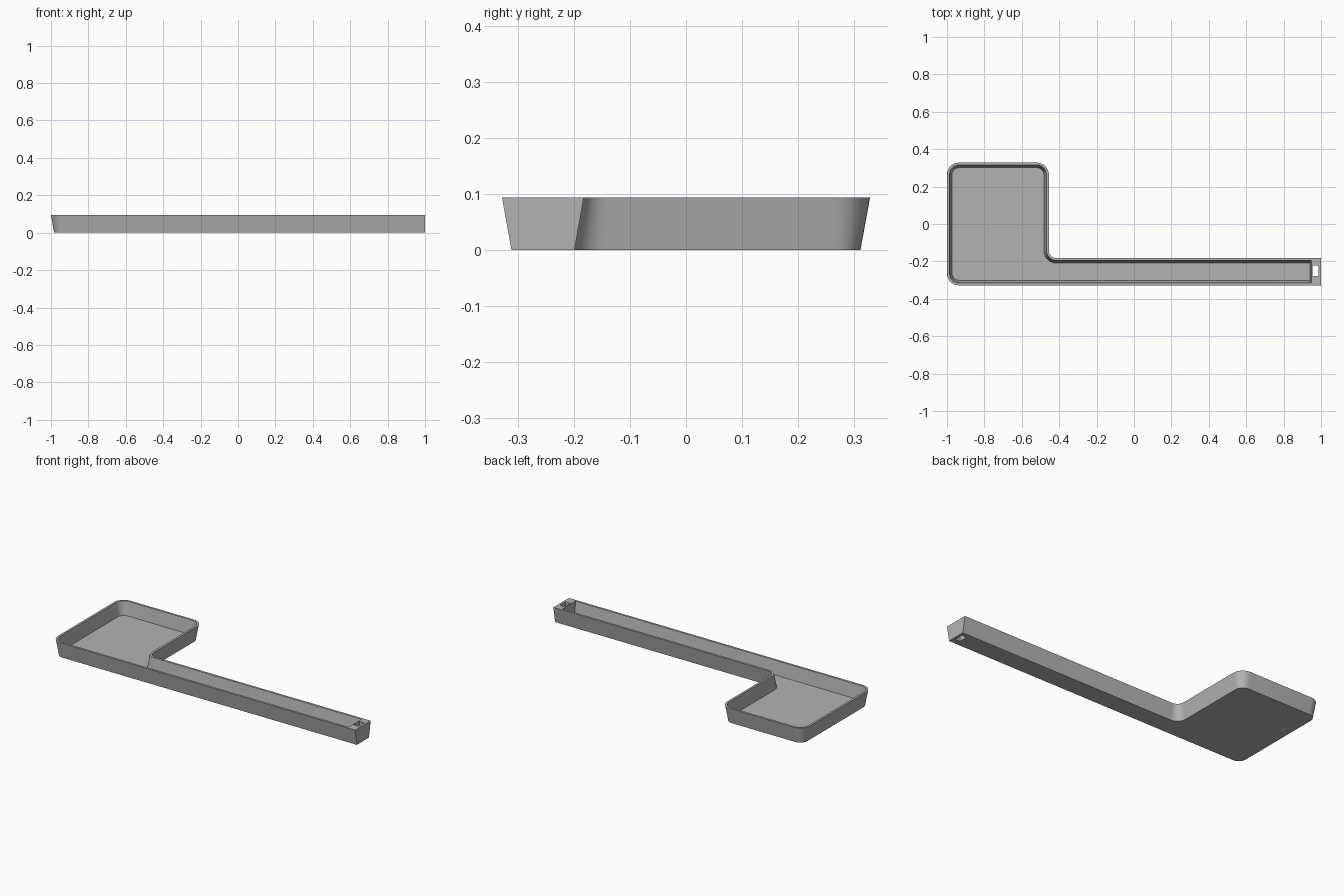
import bpy, bmesh, math

cube = bpy.data.objects.get("Cube")
if cube:
    bpy.data.objects.remove(cube, do_unlink=True)

grey = bpy.data.materials.new("mid grey")
grey.use_nodes = True
COLOUR = (0.45, 0.45, 0.45, 1)
grey.diffuse_color = COLOUR
grey.node_tree.nodes["Principled BSDF"].inputs["Base Color"].default_value = COLOUR

HEIGHT, FLOOR = 0.094, 0.014
STEPS = 10


def arc(cx, cy, r, start, end):
    """Points on a corner arc, angles in degrees."""
    angles = [math.radians(start + (end - start) * i / STEPS) for i in range(STEPS + 1)]
    return [(cx + r * math.cos(a), cy + r * math.sin(a)) for a in angles]


def outline(d, end_x):
    """Paddle outline moved inwards by d, with a square handle end at end_x."""
    left, right = -1 + d, -0.455 - d
    front, back, handle = -0.328 + d, 0.328 - d, -0.182 - d
    r, fillet = 0.065 - d, 0.04 + d
    pts = [(end_x, front), (end_x, handle)]
    pts += arc(right + fillet, handle + fillet, fillet, 270, 180)
    pts += arc(right - r, back - r, r, 0, 90)
    pts += arc(left + r, back - r, r, 90, 180)
    pts += arc(left + r, front + r, r, 180, 270)
    return pts


# Tray: drafted outer wall, flat rim, drafted inner wall and floor
bm = bmesh.new()
levels = [(0.017, 1.0, 0), (0, 1.0, HEIGHT), (0.013, 0.948, HEIGHT), (0.027, 0.94, FLOOR)]
loops = [[bm.verts.new((x, y, z)) for x, y in outline(d, end)] for d, end, z in levels]
for low, high in zip(loops, loops[1:]):
    for i in range(len(low)):
        j = (i + 1) % len(low)
        bm.faces.new((low[i], low[j], high[j], high[i]))
bm.faces.new(loops[0])
bm.faces.new(loops[-1])
bmesh.ops.recalc_face_normals(bm, faces=bm.faces)
mesh = bpy.data.meshes.new("paddle_tray")
bm.to_mesh(mesh)
bm.free()
mesh.materials.append(grey)
tray = bpy.data.objects.new("paddle_tray", mesh)
bpy.context.collection.objects.link(tray)

# Hanging slot through the solid handle end
bpy.ops.mesh.primitive_cube_add(size=1, location=(0.97, -0.25, HEIGHT / 2))
cutter = bpy.context.object
cutter.name = "slot_cutter"
cutter.scale = (0.032, 0.054, 0.3)
cutter.hide_render = True
slot = tray.modifiers.new("slot", "BOOLEAN")
slot.operation = "DIFFERENCE"
slot.solver = "EXACT"
slot.object = cutter

bpy.ops.object.select_all(action="DESELECT")
tray.select_set(True)
bpy.context.view_layer.objects.active = tray
bpy.ops.object.modifier_apply(modifier=slot.name)
bpy.data.objects.remove(cutter, do_unlink=True)
bpy.ops.object.shade_smooth_by_angle(angle=math.radians(30))
